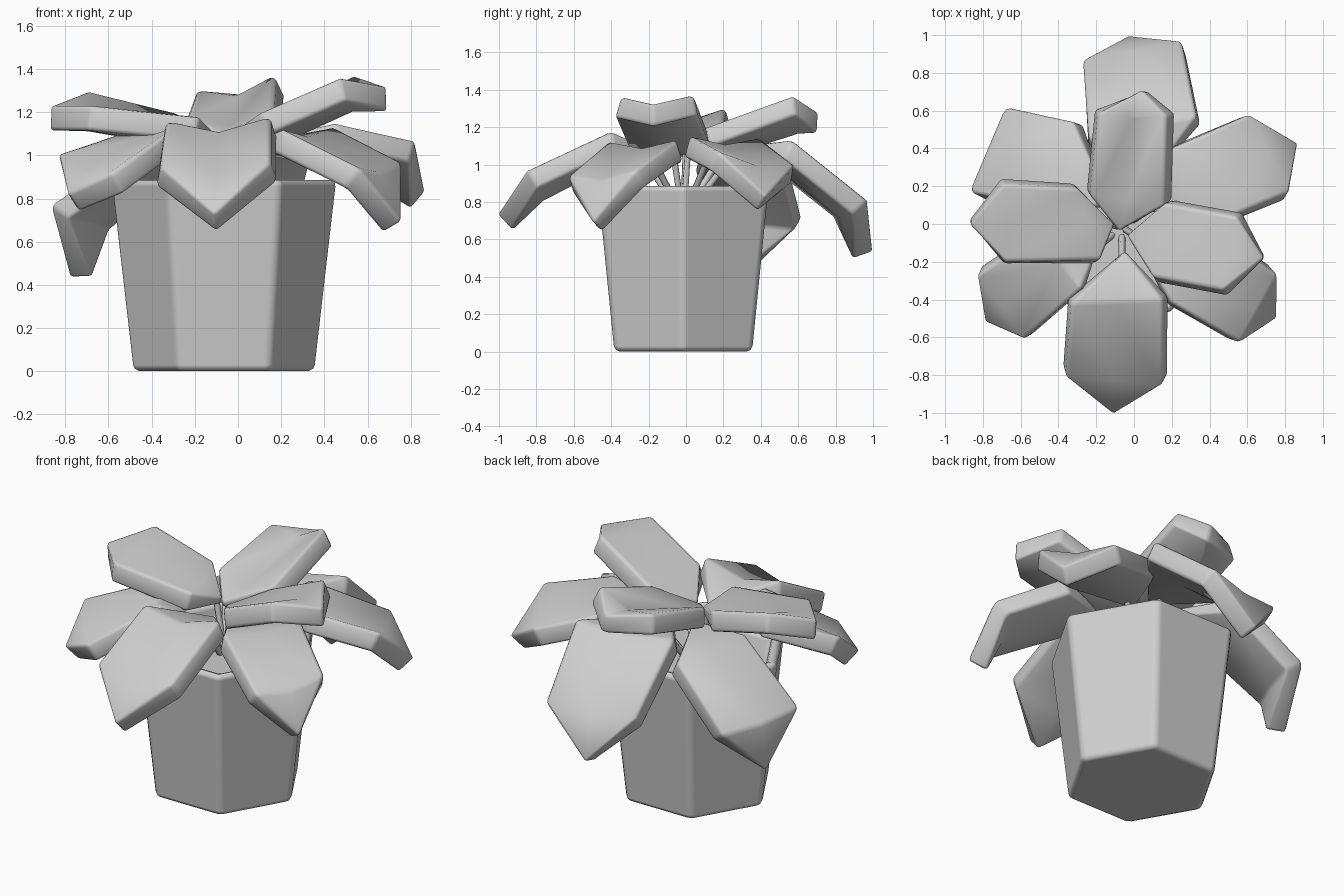
import bpy, bmesh
from math import cos, sin, pi
from mathutils import Vector

cube = bpy.data.objects.get("Cube")
if cube:
    bpy.data.objects.remove(cube, do_unlink=True)

TONE = (0.62, 0.62, 0.62, 1)
grey = bpy.data.materials.new("plain_grey")
grey.use_nodes = True
grey.diffuse_color = TONE
grey.node_tree.nodes["Principled BSDF"].inputs["Base Color"].default_value = TONE

CENTRE = Vector((-0.065, -0.015, 0))


def make(name, bm):
    mesh = bpy.data.meshes.new(name)
    bm.to_mesh(mesh)
    bm.free()
    mesh.shade_smooth()
    mesh.materials.append(grey)
    obj = bpy.data.objects.new(name, mesh)
    bpy.context.collection.objects.link(obj)
    return obj


def soften(obj, width, harden):
    mod = obj.modifiers.new("soft_edges", 'BEVEL')
    mod.width = width
    mod.segments = 2
    mod.limit_method = 'ANGLE'
    mod.angle_limit = 0.6
    mod.harden_normals = harden


# Six-sided pot with an inner rim and a flat soil surface
bm = bmesh.new()
rings = []
for radius, z in ((0.425, 0), (0.527, 0.885), (0.46, 0.885), (0.445, 0.8)):
    rings.append([bm.verts.new(CENTRE + Vector((radius * cos(i * pi / 3), radius * sin(i * pi / 3), z)))
                  for i in range(6)])
for low, high in zip(rings, rings[1:]):
    for i in range(6):
        j = (i + 1) % 6
        bm.faces.new((low[i], low[j], high[j], high[i]))
bm.faces.new(rings[0][::-1])
bm.faces.new(rings[-1])
soften(make("pot", bm), 0.035, True)


def leaf(name, base, left_in, right_in, left_out, right_out, tip, fold):
    """Folded six-point leaf, thickened downwards, with a stem from the soil."""
    bm = bmesh.new()
    points = [Vector(p) for p in (base, left_in, right_in, left_out, right_out, tip)]
    mids = [(points[i] + points[i + 1]) / 2 - Vector((0, 0, fold)) for i in (1, 3)]
    b, li, ri, lo, ro, t, mi, mo = [bm.verts.new(p) for p in points + mids]
    for face in ((b, ri, mi), (b, mi, li), (ri, ro, mo, mi), (mi, mo, lo, li),
                 (ro, t, mo), (mo, t, lo)):
        bm.faces.new(face)
    obj = make(name, bm)

    # Thinner where the leaf meets its stem
    group = obj.vertex_groups.new(name="thickness")
    group.add([0], 0.35, 'REPLACE')
    group.add(list(range(1, 8)), 1, 'REPLACE')
    solid = obj.modifiers.new("thickness", 'SOLIDIFY')
    solid.thickness = 0.115
    solid.offset = -1
    solid.vertex_group = group.name
    soften(obj, 0.018, False)

    # Stem, leaning straight out of the soil
    curve = bpy.data.curves.new(name + "_stem", 'CURVE')
    curve.dimensions = '3D'
    curve.bevel_depth = 0.018
    curve.bevel_resolution = 1
    curve.use_fill_caps = True
    end = points[0].lerp(mids[0], 0.3) - Vector((0, 0, 0.05))
    root = CENTRE + (end - CENTRE) * 0.25
    root.z = 0.79
    spline = curve.splines.new('POLY')
    spline.points.add(1)
    for p, co in zip(spline.points, (root, end)):
        p.co = (*co, 1)
    curve.materials.append(grey)
    bpy.context.collection.objects.link(bpy.data.objects.new(name + "_stem", curve))


# Lower, drooping leaves
leaf("front_leaf", (-.05, -.14, 1.06), (.15, -.4, 1.18), (-.33, -.42, 1.16),
     (.15, -.85, .97), (-.36, -.81, .95), (-.11, -1.01, .73), .06)
leaf("front_right_leaf", (-.21, -.18, 1.07), (-.28, -.34, 1.14), (-.5, -.05, 1.12),
     (-.58, -.61, .92), (-.83, -.27, 1.01), (-.79, -.52, .82), .03)
leaf("back_right_leaf", (-.12, .1, 1.07), (-.45, .08, 1.06), (-.32, .54, 1.03),
     (-.87, .17, .77), (-.68, .62, .72), (-.78, .35, .43), .02)
leaf("back_leaf", (.0, .12, 1.08), (-.24, .46, 1.12), (.33, .57, 1.13),
     (-.27, .87, .8), (.25, .97, .81), (-.03, 1.0, .53), .03)
leaf("back_left_leaf", (.06, .07, 1.06), (.2, .4, 1.14), (.46, .02, 1.15),
     (.61, .58, 1.0), (.82, .17, 1.07), (.87, .43, .83), .04)
leaf("front_left_leaf", (.03, -.14, 1.05), (.45, -.05, 1.13), (.2, -.42, 1.12),
     (.76, -.27, .97), (.56, -.63, .94), (.76, -.5, .69), .04)

# Upper, rising leaves
leaf("upper_left_leaf", (-.04, -.06, 1.1), (.16, .11, 1.19), (.1, -.28, 1.2),
     (.54, .04, 1.37), (.47, -.35, 1.36), (.69, -.18, 1.32), .05)
leaf("upper_right_leaf", (-.1, .0, 1.1), (-.18, -.19, 1.18), (-.3, .19, 1.2),
     (-.68, -.2, 1.23), (-.69, .21, 1.3), (-.87, 0, 1.23), .04)
leaf("upper_back_leaf", (-.08, -.04, 1.1), (-.23, .15, 1.19), (.16, .1, 1.2),
     (-.19, .58, 1.3), (.17, .57, 1.37), (.04, .71, 1.28), .06)
